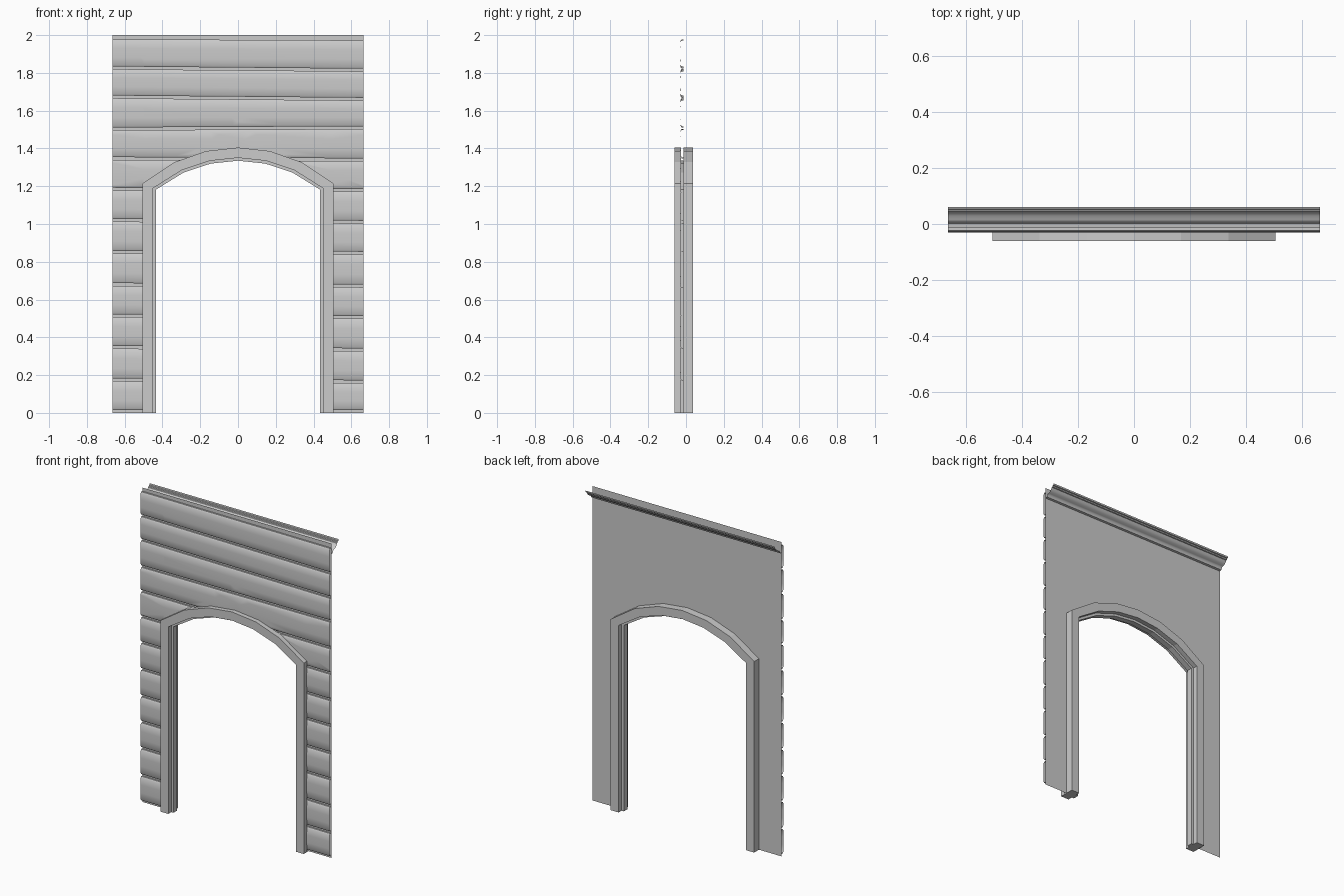
import bpy, bmesh
from mathutils import Vector

if "Cube" in bpy.data.objects:
    bpy.data.objects.remove(bpy.data.objects["Cube"])

HALF_W = 0.665
WALL_Y = -0.012


def arch_path(hw, spring, apex, n=6):
    """Left foot, over the arch, to right foot, as (x, z) points."""
    sag = apex - spring
    r = (hw * hw + sag * sag) / (2 * sag)
    pts = [(-hw, 0.0)]
    for i in range(n + 1):
        x = -hw + 2 * hw * i / n
        pts.append((x, apex - r + (r * r - x * x) ** 0.5))
    return pts + [(hw, 0.0)]


OUTER = arch_path(0.505, 1.215, 1.405)
INNER = arch_path(0.433, 1.183, 1.335)


def offset_path(t):
    return [((1 - t) * a[0] + t * b[0], (1 - t) * a[1] + t * b[1])
            for a, b in zip(OUTER, INNER)]


def add_object(name, bm, smooth=None):
    mesh = bpy.data.meshes.new(name)
    bm.to_mesh(mesh)
    bm.free()
    ob = bpy.data.objects.new(name, mesh)
    bpy.context.collection.objects.link(ob)
    if smooth:
        bpy.ops.object.select_all(action='DESELECT')
        ob.select_set(True)
        bpy.context.view_layer.objects.active = ob
        bpy.ops.object.shade_smooth_by_angle(angle=smooth)
    return ob


def bridge(bm, rows):
    """Skin consecutive rows of points with quads."""
    rows = [[bm.verts.new(p) for p in row] for row in rows]
    for a, b in zip(rows, rows[1:]):
        for i in range(len(a) - 1):
            bm.faces.new((a[i], a[i + 1], b[i + 1], b[i]))


def cut_doorway(bm, path):
    """Slice along every side of the convex doorway, then drop the inside."""
    planes = []
    for (x0, z0), (x1, z1) in zip(path, path[1:]):
        planes.append((Vector((x0, 0, z0)),
                       Vector((-(z1 - z0), 0, x1 - x0)).normalized()))
    bm.faces.ensure_lookup_table()
    for co, no in planes:
        bmesh.ops.bisect_plane(bm, geom=bm.verts[:] + bm.edges[:] + bm.faces[:],
                               plane_co=co, plane_no=no, dist=1e-5)
    inside = [f for f in bm.faces
              if all((f.calc_center_median() - co).dot(no) < 0 for co, no in planes)]
    bmesh.ops.delete(bm, geom=inside, context='FACES')


# Flat inner wall sheet with the arched doorway removed
bm = bmesh.new()
bridge(bm, [[(HALF_W, WALL_Y, z), (-HALF_W, WALL_Y, z)] for z in (0, 2)])
cut_doorway(bm, offset_path(0.1))
add_object("back_wall", bm)

# Slightly crooked boards: seam heights at the left and right ends
left = [0.008, 0.175, 0.348, 0.515, 0.68, 0.85, 1.02, 1.185,
        1.347, 1.504, 1.673, 1.827, 1.985]
right = [0.008, 0.165, 0.334, 0.506, 0.672, 0.846, 1.01, 1.178,
         1.34, 1.51, 1.661, 1.815, 1.979]
# (depth, end inset, fraction up the board)
board = [(WALL_Y, 0.007, 0), (-0.023, 0.007, 0), (-0.029, 0.016, 0),
         (-0.031, 0, 0.35), (-0.031, 0, 0.65),
         (-0.029, -0.016, 1), (-0.023, -0.007, 1), (WALL_Y, -0.007, 1)]
for k in range(12):
    bm = bmesh.new()
    bridge(bm, [[(-HALF_W, y, left[k] + d + f * (left[k + 1] - left[k])),
                 (HALF_W, y, right[k] + d + f * (right[k + 1] - right[k]))]
                for y, d, f in board])
    cut_doorway(bm, offset_path(0.1))
    if bm.faces:
        add_object(f"siding_board_{k + 1}", bm, 0.7)

# Door frame: a stepped profile (inward fraction, y) swept over the arch
profile = [(0, -0.027), (0, -0.06), (0.78, -0.06), (0.78, -0.03), (1, -0.03),
           (1, 0.006), (0.78, 0.006), (0.78, 0.036), (0, 0.036), (0, WALL_Y)]
bm = bmesh.new()
bridge(bm, [[(x, y, z) for x, z in offset_path(t)] for t, y in profile])
# Close the two feet
for s in (0, 1):
    foot = [Vector((offset_path(t)[-s][0], y, 0)) for t, y in profile]
    bm.faces.new([bm.verts.new(p) for p in foot])
bmesh.ops.remove_doubles(bm, verts=bm.verts[:], dist=1e-5)
bmesh.ops.recalc_face_normals(bm, faces=bm.faces[:])
add_object("door_frame", bm)

# Crown moulding along the top of the back
crown = [(WALL_Y, 1.932), (0.002, 1.934), (0.005, 1.942), (0.01, 1.95),
         (0.016, 1.953), (0.029, 1.958), (0.039, 1.967), (0.046, 1.979),
         (0.052, 1.981), (0.053, 1.988), (0.06, 1.99), (0.061, 2.0)]
bm = bmesh.new()
bridge(bm, [[(HALF_W, y, z), (-HALF_W, y, z)] for y, z in crown])
add_object("crown_moulding", bm, 0.6)
